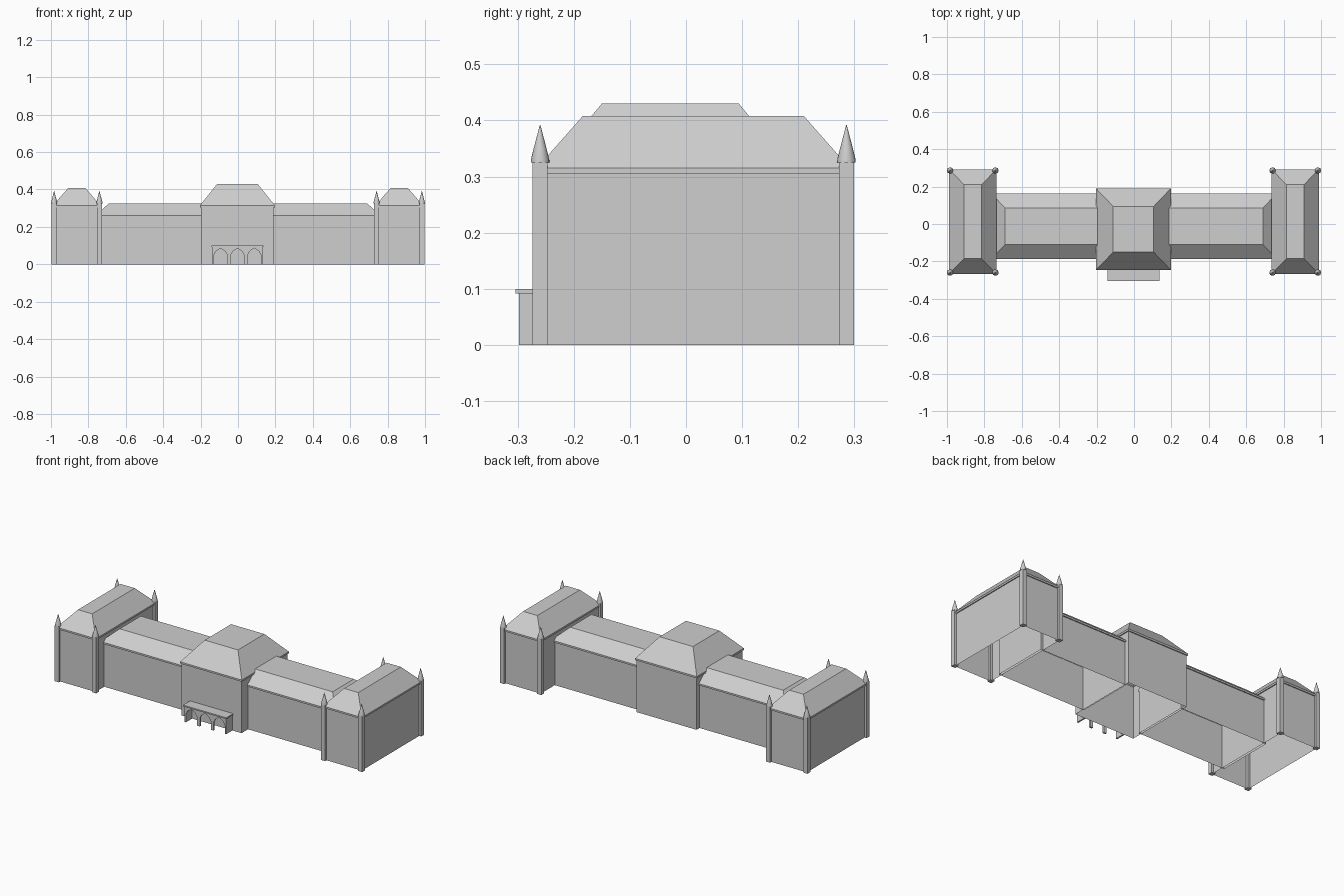
import bpy
import bmesh
from math import cos, sin, pi

old = bpy.data.objects.get("Cube")
if old:
    bpy.data.objects.remove(old, do_unlink=True)

stone = bpy.data.materials.new("pale_grey_stone")
stone.use_nodes = True
GREY = (0.62, 0.62, 0.62, 1)
stone.diffuse_color = GREY
stone.node_tree.nodes["Principled BSDF"].inputs["Base Color"].default_value = GREY


def finish(name, bm, recalc=True):
    if recalc:
        bmesh.ops.recalc_face_normals(bm, faces=bm.faces)
    mesh = bpy.data.meshes.new(name)
    bm.to_mesh(mesh)
    bm.free()
    mesh.materials.append(stone)
    obj = bpy.data.objects.new(name, mesh)
    bpy.context.collection.objects.link(obj)
    return obj


def loft(bm, rings, close_bottom=False):
    """Join equal rings of points with quads and cap the top."""
    loops = [[bm.verts.new(p) for p in ring] for ring in rings]
    for a, b in zip(loops, loops[1:]):
        n = len(a)
        for i in range(n):
            j = (i + 1) % n
            bm.faces.new((a[i], a[j], b[j], b[i]))
    bm.faces.new(loops[-1])
    if close_bottom:
        bm.faces.new(loops[0][::-1])


def rect(x0, x1, y0, y1, z, grow=0.0, grow_y=None):
    gy = grow if grow_y is None else grow_y
    return [(x0 - grow, y0 - gy, z), (x1 + grow, y0 - gy, z),
            (x1 + grow, y1 + gy, z), (x0 - grow, y1 + gy, z)]


def block(name, x0, x1, y0, y1, eave, top, inset_x, inset_y, lip=0.006):
    """Open-bottomed walls, a thin cornice and a flat-topped hipped roof."""
    r = (x0, x1, y0, y1)
    bm = bmesh.new()
    loft(bm, [rect(*r, 0), rect(*r, eave - 0.01), rect(*r, eave - 0.01, lip),
              rect(*r, eave, lip), rect(*r, top, -inset_x, -inset_y)])
    return finish(name, bm, recalc=False)


def box(name, x0, x1, y0, y1, z0, z1):
    bm = bmesh.new()
    loft(bm, [rect(x0, x1, y0, y1, z0), rect(x0, x1, y0, y1, z1)], True)
    return finish(name, bm)


# Central block
block("central_block", -0.197, 0.191, -0.24, 0.184, 0.315, 0.43, 0.086, 0.09)


# Corner turret: square shaft with a round, slightly bellied spire
def turret(name, x, y):
    h = 0.0133
    box(name + "_shaft", x - h, x + h, y - h, y + h, 0, 0.325)
    bm = bmesh.new()
    profile = [(0.0165, 0.325), (0.0162, 0.331), (0.0115, 0.35), (0.0005, 0.392)]
    sides = 20
    loft(bm, [[(x + r * cos(2 * pi * i / sides), y + r * sin(2 * pi * i / sides), z)
               for i in range(sides)] for r, z in profile], True)
    spire = finish(name + "_spire", bm)
    for o in bpy.context.selected_objects:
        o.select_set(False)
    spire.select_set(True)
    bpy.context.view_layer.objects.active = spire
    bpy.ops.object.shade_smooth_by_angle()


# Wings and end pavilions on both sides
for side, s in (("left", 1), ("right", -1)):
    a, b = sorted((s * 0.185, s * 0.755))
    wing = block(side + "_wing", a, b, -0.18, 0.156, 0.262, 0.326, 0.065, 0.07)
    # The inner end of the wing runs straight into the central block
    for v in wing.data.vertices:
        if abs(v.co.x) < 0.3:
            v.co.x = s * 0.185
    a, b = sorted((s * 0.741, s * 0.983))
    block(side + "_pavilion", a, b, -0.26, 0.286, 0.315, 0.408, 0.075, 0.076)
    for end, y in (("front", -0.26), ("back", 0.286)):
        for pos, x in (("inner", 0.741), ("outer", 0.983)):
            turret(f"{side}_{end}_{pos}_turret", s * x, y)

# Porch: arcaded front wall, side walls and roof slab
CX, HALF, FRONT = -0.003, 0.135, -0.298
outline = [(-HALF, 0)]
for c in (-0.09, 0, 0.09):
    w = 0.036
    outline += [(c - w, 0), (c - w, 0.05), (c - 0.024, 0.07), (c, 0.086),
                (c + 0.024, 0.07), (c + w, 0.05), (c + w, 0)]
outline += [(HALF, 0), (HALF, 0.093), (-HALF, 0.093)]
bm = bmesh.new()
face = bm.faces.new([bm.verts.new((CX + x, FRONT, z)) for x, z in outline])
new = bmesh.ops.extrude_face_region(bm, geom=[face])["geom"]
bmesh.ops.translate(bm, vec=(0, 0.01, 0),
                    verts=[g for g in new if isinstance(g, bmesh.types.BMVert)])
finish("porch_arcade", bm)

for side, s in (("left", 1), ("right", -1)):
    a, b = sorted((CX + s * HALF, CX + s * (HALF - 0.009)))
    box(f"porch_{side}_wall", a, b, FRONT + 0.01, -0.24, 0, 0.093)
box("porch_roof", CX - 0.14, CX + 0.14, -0.304, -0.24, 0.092, 0.1)
